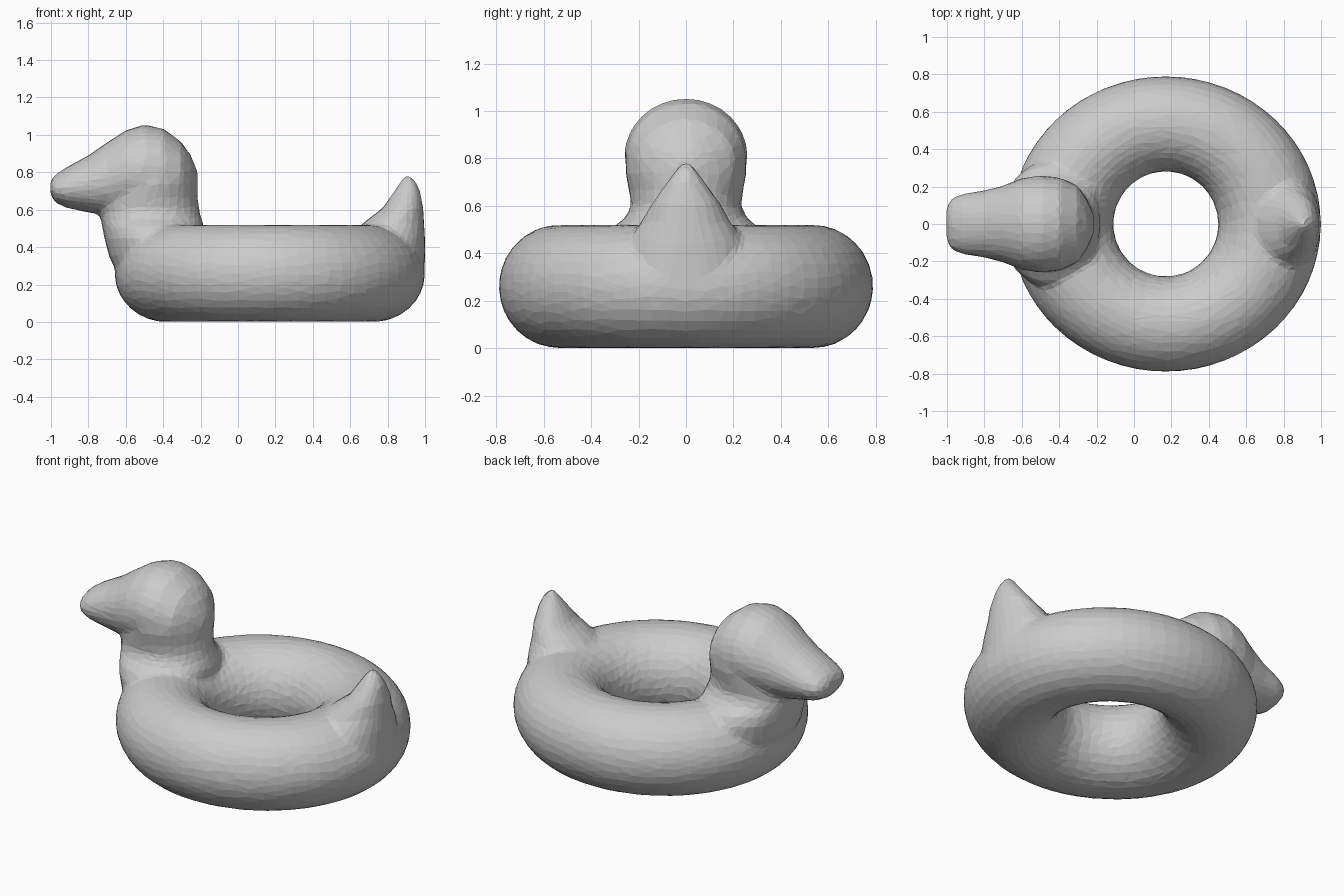
import bpy, bmesh, math
from mathutils import Vector

cube = bpy.data.objects.get("Cube")
if cube:
    bpy.data.objects.remove(cube, do_unlink=True)

SIDES = 32
bm = bmesh.new()


def loops(rings, closed):
    """Skin a list of vertex rings; cap the ends or close into a loop."""
    verts = [[bm.verts.new(p) for p in ring] for ring in rings]
    pairs = list(zip(verts, verts[1:]))
    if closed:
        pairs.append((verts[-1], verts[0]))
    else:
        bm.faces.new(verts[0][::-1])
        bm.faces.new(verts[-1])
    for a, b in pairs:
        for i in range(len(a)):
            j = (i + 1) % len(a)
            bm.faces.new((a[i], a[j], b[j], b[i]))


def angles(n):
    return [2 * math.pi * i / n for i in range(n)]


def loft_up(stations):
    """Stations: height, low x, high x, half width."""
    loops([[Vector(((a + b) / 2 + (b - a) / 2 * math.cos(t), w * math.sin(t), z))
            for t in angles(SIDES)] for z, a, b, w in stations], False)


def loft_along(stations):
    """Stations: x, low z, high z, half width."""
    loops([[Vector((x, w * math.cos(t), (a + b) / 2 + (b - a) / 2 * math.sin(t)))
            for t in angles(SIDES)] for x, a, b, w in stations], False)


# Swim ring, slightly longer than wide
rings = []
for u in angles(64):
    ring = []
    for v in angles(SIDES):
        k = 0.5 + 0.5 * math.cos(v)
        rx = 0.28 + 0.55 * k
        ry = 0.28 + 0.51 * k
        ring.append(Vector((0.17 + rx * math.cos(u), ry * math.sin(u),
                            0.26 + 0.26 * math.sin(v))))
    rings.append(ring)
loops(rings, True)

# Neck, flaring into the ring
loft_up([(0.25, -0.64, -0.2, 0.34), (0.35, -0.69, -0.18, 0.34),
         (0.45, -0.715, -0.18, 0.34), (0.51, -0.725, -0.18, 0.31),
         (0.55, -0.735, -0.195, 0.255), (0.6, -0.745, -0.208, 0.232),
         (0.66, -0.74, -0.215, 0.24), (0.74, -0.7, -0.215, 0.256),
         (0.82, -0.68, -0.222, 0.25), (0.9, -0.65, -0.255, 0.22)])

# Head and bill
loft_along([(-1.005, 0.69, 0.75, 0.08), (-0.98, 0.64, 0.785, 0.135),
            (-0.92, 0.61, 0.825, 0.16), (-0.8, 0.585, 0.89, 0.18),
            (-0.7, 0.57, 0.96, 0.205), (-0.6, 0.57, 1.025, 0.245),
            (-0.5, 0.57, 1.055, 0.26), (-0.4, 0.57, 1.035, 0.25),
            (-0.3, 0.6, 0.96, 0.205), (-0.25, 0.64, 0.88, 0.13),
            (-0.215, 0.7, 0.8, 0.05)])

# Pointed tail
loft_up([(0.3, 0.6, 1.0, 0.3), (0.45, 0.6, 1.0, 0.25),
         (0.53, 0.67, 0.995, 0.19), (0.61, 0.775, 0.99, 0.145),
         (0.7, 0.835, 0.975, 0.08), (0.75, 0.87, 0.95, 0.045),
         (0.785, 0.89, 0.92, 0.012)])

bmesh.ops.recalc_face_normals(bm, faces=bm.faces[:])
mesh = bpy.data.meshes.new("duck_swim_ring")
bm.to_mesh(mesh)
bm.free()
duck = bpy.data.objects.new("duck_swim_ring", mesh)
bpy.context.collection.objects.link(duck)

# Fuse the parts into one soft skin, then reduce it to facets
fuse = duck.modifiers.new("fuse", 'REMESH')
fuse.mode = 'VOXEL'
fuse.voxel_size = 0.018
soften = duck.modifiers.new("soften", 'SMOOTH')
soften.factor = 0.5
soften.iterations = 5
facet = duck.modifiers.new("facet", 'DECIMATE')
facet.ratio = 0.07

# Plain grey skin
grey = bpy.data.materials.new("plain_grey")
grey.use_nodes = True
colour = (0.6, 0.6, 0.6, 1)
grey.diffuse_color = colour
grey.node_tree.nodes["Principled BSDF"].inputs["Base Color"].default_value = colour
mesh.materials.append(grey)
